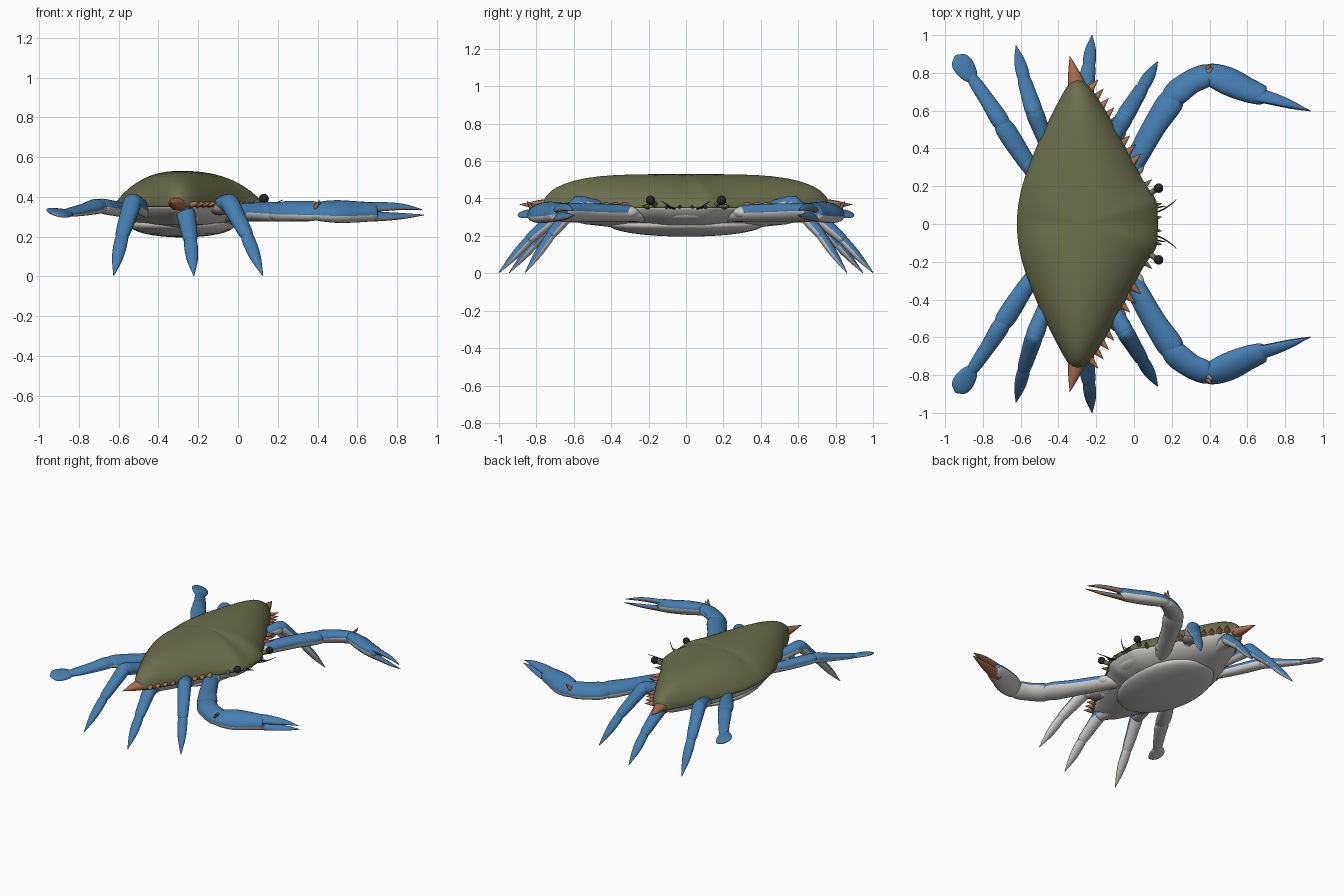
import bpy, bmesh, math
from mathutils import Vector

if "Cube" in bpy.data.objects:
    bpy.data.objects.remove(bpy.data.objects["Cube"])


def material(name, rgb):
    m = bpy.data.materials.new(name)
    m.diffuse_color = (*rgb, 1)
    m.use_nodes = True
    m.node_tree.nodes["Principled BSDF"].inputs["Base Color"].default_value = m.diffuse_color
    return m


OLIVE = material("olive shell", (0.15, 0.16, 0.072))
BLUE = material("leg blue", (0.06, 0.21, 0.44))
WHITE = material("pale underside", (0.60, 0.59, 0.56))
ORANGE = material("orange spine", (0.40, 0.155, 0.075))
BLACK = material("eye black", (0.02, 0.02, 0.022))
MAUVE = material("joint mauve", (0.30, 0.24, 0.25))


def spline(points, steps, closed=False):
    """Catmull-Rom interpolation of tuples of any length."""
    n, out = len(points), []
    pick = (lambda i: points[i % n]) if closed else (lambda i: points[max(0, min(n - 1, i))])
    for i in range(n if closed else n - 1):
        a, b, c, d = (pick(i + k) for k in (-1, 0, 1, 2))
        for k in range(steps):
            t = k / steps
            out.append([0.5 * (2 * q + (r - p) * t + (2 * p - 5 * q + 4 * r - s) * t * t
                               + (3 * q - p - 3 * r + s) * t ** 3)
                        for p, q, r, s in zip(a, b, c, d)])
    if not closed:
        out.append(list(points[-1]))
    return out


def loft(name, rings, mats, rule=None, ends=(None, None)):
    """Skin rings of points, closing each end with a fan or face."""
    bm = bmesh.new()
    loops = [[bm.verts.new(p) for p in ring] for ring in rings]
    n = len(loops[0])
    for a, b in zip(loops, loops[1:]):
        for i in range(n):
            bm.faces.new((a[i], a[(i + 1) % n], b[(i + 1) % n], b[i]))
    for loop, tip in zip((loops[0], loops[-1]), ends):
        if tip is None:
            bm.faces.new(loop)
        else:
            v = bm.verts.new(tip)
            for i in range(n):
                bm.faces.new((loop[i], loop[(i + 1) % n], v))
    bmesh.ops.recalc_face_normals(bm, faces=bm.faces)
    for f in bm.faces:
        f.smooth = True
        if rule:
            f.material_index = rule(f.normal)
    me = bpy.data.meshes.new(name)
    bm.to_mesh(me)
    bm.free()
    for m in mats:
        me.materials.append(m)
    ob = bpy.data.objects.new(name, me)
    bpy.context.collection.objects.link(ob)
    return ob


def limb(name, pts, mats, side=1, rule=None, sides=20, steps=5):
    """Elliptical tube through (x, y, z, half width, half height)."""
    path = spline([(p[0], p[1] * side, *p[2:]) for p in pts], steps)
    up = Vector((0, 0.5 * side, 0.85))
    rings = []
    for i, p in enumerate(path):
        q0, q1 = path[max(0, i - 1)], path[min(len(path) - 1, i + 1)]
        d = (Vector(q1[:3]) - Vector(q0[:3])).normalized()
        w = d.cross(up).normalized()
        h = w.cross(d)
        ring = []
        for k in range(sides):
            a = math.tau * k / sides
            ring.append(Vector(p[:3]) + w * math.cos(a) * max(p[3], .001)
                        + h * math.sin(a) * max(p[4], .001))
        rings.append(ring)
    return loft(name, rings, mats, rule)


def spike(name, base, tip, r, side, mat=ORANGE):
    mid = [b * 0.55 + t * 0.45 for b, t in zip(base, tip)]
    return limb(name, [(*base, r, r * .7), (*mid, r * .62, r * .45), (*tip, .001, .001)],
                [mat], side, None, 10, 3)


def ball(name, center, radii, mat):
    bm = bmesh.new()
    bmesh.ops.create_uvsphere(bm, u_segments=28, v_segments=16, radius=1)
    for v in bm.verts:
        v.co = Vector([c + r * x for c, r, x in zip(center, radii, v.co)])
    for f in bm.faces:
        f.smooth = True
    me = bpy.data.meshes.new(name)
    bm.to_mesh(me)
    bm.free()
    me.materials.append(mat)
    bpy.context.collection.objects.link(bpy.data.objects.new(name, me))


# Body outline shared by the shell and the underside
half = [(.125, .06), (.115, .13), (.055, .22), (-.005, .33), (-.11, .53), (-.2, .68),
        (-.26, .75), (-.31, .765), (-.36, .72), (-.46, .53), (-.54, .35), (-.6, .17)]
outline = spline(half + [(-.62, 0)] + [(x, -y) for x, y in reversed(half)], 4, True)
CX, RIM = -.28, .36


def ring_at(s, height):
    return [(CX + (x - CX) * s, y * s, height(s, min(1, abs(y) / .76))) for x, y in outline]


def dome(s, w):
    return RIM + .17 * max(0, 1 - s ** (2 + 2 * w)) ** (.8 - .3 * w)


# Shell
scales = [1, .99, .97, .94, .9, .85, .78, .7, .6, .5, .38, .25, .12]
loft("shell", [ring_at(1.0, lambda s, w: RIM - .012)] + [ring_at(s, dome) for s in scales],
     [OLIVE], ends=(None, (CX, 0, RIM + .17)))

# Underside
under = [(.985, .36), (.97, .34), (.92, .315), (.84, .287), (.7, .262), (.5, .245), (.2, .235)]
loft("underside", [ring_at(s, lambda _s, w, z=z: z) for s, z in under], [WHITE],
     ends=((CX, 0, .35), (CX, 0, .235)))
ball("abdomen_plate", (-.28, 0, .258), (.265, .41, .062), WHITE)
ball("mouth_plate", (-.02, 0, .315), (.11, .2, .045), WHITE)

for s, tag in ((1, "left"), (-1, "right")):
    flat = lambda n: 1 if n.z < -.08 else 0
    tilt = lambda n, s=s: 1 if n.y * s * .6 + n.z * .8 < -.2 else 0
    two = [BLUE, WHITE]

    # Claw arm, wrist, palm and fingers
    limb(tag + "_claw_arm", [(-.06, .22, .315, .05, .04), (.02, .36, .322, .058, .045),
         (.11, .52, .325, .064, .047), (.19, .64, .325, .072, .047),
         (.23, .69, .325, .05, .04)], two, s, flat)
    limb(tag + "_claw_wrist", [(.17, .64, .325, .04, .035), (.22, .69, .327, .07, .046),
         (.3, .75, .328, .068, .046), (.38, .785, .328, .066, .043),
         (.42, .79, .328, .04, .03)], two, s, flat)
    limb(tag + "_claw_palm", [(.36, .80, .325, .04, .03), (.41, .79, .326, .066, .042),
         (.5, .755, .326, .08, .049), (.6, .71, .325, .07, .047),
         (.68, .682, .325, .055, .042), (.70, .677, .325, .03, .025)], two, s, flat)
    limb(tag + "_upper_finger", [(.63, .69, .345, .04, .022), (.72, .668, .351, .036, .018),
         (.83, .635, .35, .022, .013), (.925, .602, .336, .002, .002)],
         [BLUE, ORANGE], s, flat)
    limb(tag + "_lower_finger", [(.63, .69, .305, .042, .025), (.72, .665, .302, .036, .018),
         (.83, .63, .304, .022, .012), (.935, .598, .309, .002, .002)],
         [BLUE, ORANGE], s, flat)
    spike(tag + "_wrist_spine", (.39, .82, .345), (.41, .85, .385), .018, s)
    spike(tag + "_wrist_side_spine", (.385, .8, .35), (.42, .83, .375), .02, s, MAUVE)

    # Three walking legs: thigh, shin and pointed foot
    legs = [((-.15, .38, .33), (-.045, .575, .375), (.04, .715, .215), (.125, .86, .003)),
            ((-.28, .46, .30), (-.262, .68, .318), (-.24, .83, .19), (-.222, 1.0, .003)),
            ((-.44, .36, .32), (-.53, .60, .375), (-.58, .76, .215), (-.625, .945, .003))]
    for i, (hip, knee, shin, tip) in enumerate(legs, 1):
        mix = lambda a, b, t: tuple(p + (q - p) * t for p, q in zip(a, b))
        pre = f"{tag}_leg_{i}_"
        limb(pre + "thigh", [(*hip, .034, .034), (*mix(hip, knee, .6), .044, .04),
             (*mix(hip, knee, .95), .047, .042), (*mix(hip, knee, 1.1), .025, .022)],
             two, s, tilt)
        limb(pre + "shin", [(*mix(knee, shin, -.15), .022, .02), (*knee, .046, .04),
             (*mix(knee, shin, .5), .043, .034), (*shin, .036, .028),
             (*mix(shin, tip, .1), .022, .018)], two, s, tilt)
        limb(pre + "foot", [(*mix(knee, shin, .93), .024, .02), (*mix(shin, tip, .15), .034, .025),
             (*mix(shin, tip, .55), .029, .02), (*tip, .002, .002)], two, s, tilt)

    # Swimming leg ending in a flat paddle
    limb(tag + "_swim_thigh", [(-.48, .2, .32, .035, .03), (-.58, .345, .335, .048, .036),
         (-.68, .5, .352, .054, .037), (-.71, .545, .352, .03, .025)], two, s, flat)
    limb(tag + "_swim_shin", [(-.67, .485, .35, .03, .025), (-.71, .55, .352, .048, .036),
         (-.77, .645, .336, .042, .028), (-.845, .755, .322, .034, .02),
         (-.865, .785, .32, .02, .015)], two, s, flat)
    limb(tag + "_swim_paddle", [(-.845, .755, .32, .02, .012), (-.87, .79, .32, .047, .016),
         (-.905, .84, .32, .058, .016), (-.93, .873, .32, .045, .012),
         (-.945, .893, .32, .004, .003)], two, s, flat)

    # Shell edge spines
    spike(tag + "_side_spine", (-.30, .72, .365), (-.34, .89, .368), .052, s)
    for i in range(9):
        t = i / 8
        x, y = -.225 + .225 * t, .71 - .38 * t
        spike(f"{tag}_edge_tooth_{i + 1}", (x - .025, y - .015, .358),
              (x + .035, y + .055 - .015 * t, .37), .03, s)
    for i, y in enumerate((.03, .1)):
        spike(f"{tag}_brow_tooth_{i + 1}", (.105, y, .355), (.148, y + .008, .358), .016, s, OLIVE)
    spike(tag + "_socket_tooth", (.05, .2, .355), (.095, .235, .362), .02, s, OLIVE)

    # Leg and claw sockets
    ball(tag + "_front_leg_socket", (-.09, .50 * s, .342), (.05, .07, .035), MAUVE)
    ball(tag + "_claw_socket", (0, .31 * s, .325), (.055, .06, .036), WHITE)

    # Eyes on stalks and feelers
    limb(tag + "_eye_stalk", [(.05, .14, .35, .016, .016), (.09, .165, .368, .014, .014),
         (.125, .188, .388, .017, .017)], [OLIVE], s, None, 12, 3)
    ball(tag + "_eye", (.13, .19 * s, .39), (.025, .025, .025), BLACK)
    limb(tag + "_feeler", [(.1, .055, .345, .005, .005), (.15, .075, .35, .004, .004),
         (.19, .1, .367, .003, .003), (.225, .13, .385, .0015, .0015)], [BLACK], s, None, 8, 4)
    limb(tag + "_short_feeler", [(.1, .08, .348, .005, .005), (.14, .09, .352, .004, .004),
         (.17, .095, .36, .0015, .0015)], [BLACK], s, None, 8, 3)
